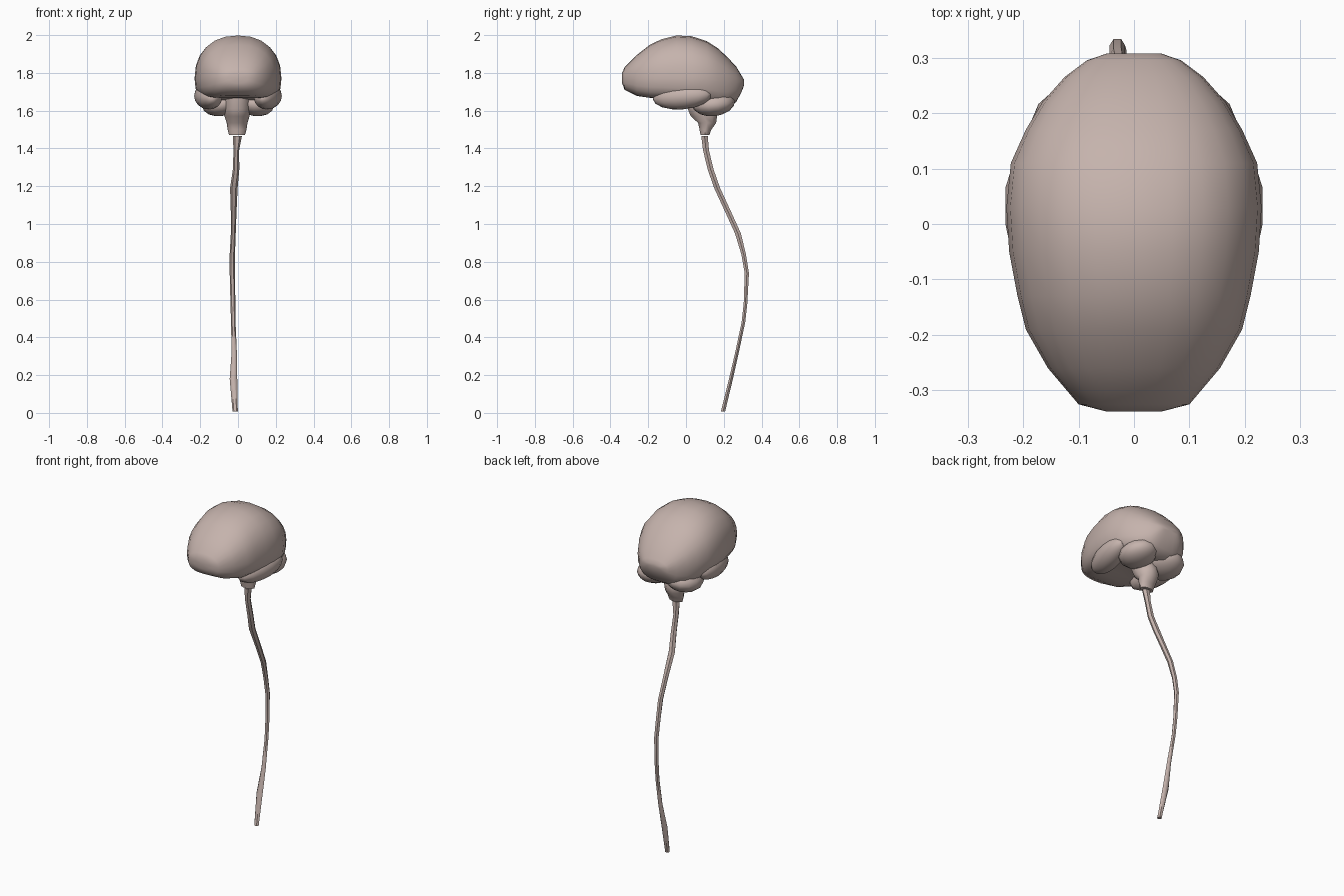
import bpy, bmesh, math
from mathutils import Vector

if "Cube" in bpy.data.objects:
    bpy.data.objects.remove(bpy.data.objects["Cube"])

mat = bpy.data.materials.new("tissue")
mat.diffuse_color = (0.56, 0.45, 0.415, 1)
mat.use_nodes = True
mat.node_tree.nodes["Principled BSDF"].inputs["Base Color"].default_value = mat.diffuse_color


def loft(name, rings, smooth=50):
    """Skin closed rings of equal length and cap both ends."""
    bm = bmesh.new()
    loops = [[bm.verts.new(p) for p in r] for r in rings]
    n = len(loops[0])
    for a, b in zip(loops, loops[1:]):
        for i in range(n):
            j = (i + 1) % n
            bm.faces.new((a[i], a[j], b[j], b[i]))
    for l in (loops[0], loops[-1]):
        c = bm.verts.new(sum((v.co for v in l), Vector()) / n)
        for i in range(n):
            bm.faces.new((l[i], l[(i + 1) % n], c))
    bmesh.ops.recalc_face_normals(bm, faces=bm.faces)
    me = bpy.data.meshes.new(name)
    bm.to_mesh(me)
    bm.free()
    return finish(name, me, smooth)


def finish(name, me, smooth):
    ob = bpy.data.objects.new(name, me)
    bpy.context.collection.objects.link(ob)
    me.materials.append(mat)
    bpy.ops.object.select_all(action='DESELECT')
    ob.select_set(True)
    bpy.context.view_layer.objects.active = ob
    bpy.ops.object.shade_smooth_by_angle(angle=math.radians(smooth))
    return ob


def spow(v, e):
    return math.copysign(abs(v) ** e, v)


def brain_ring(y, w, zt, zm, zb, lift, n=24):
    """Domed section whose underside is raised by lift along the midline."""
    pts = []
    for i in range(n):
        a = 2 * math.pi * i / n
        c, s = math.cos(a), math.sin(a)
        e = 0.88 if s >= 0 else 0.72
        x = w * spow(c, e)
        z = zm + ((zt - zm) if s >= 0 else (zm - zb)) * spow(s, e)
        if s < -0.1:
            z += lift * max(0, 1 - (x / (0.75 * w)) ** 2)
        pts.append((x, y, z))
    return pts


# cerebrum: y, half width, top, widest height, bottom, midline lift
stations = [
    (-0.338, 0.05, 1.80, 1.775, 1.745, 0.0),
    (-0.325, 0.10, 1.83, 1.77, 1.71, 0.0),
    (-0.26, 0.155, 1.895, 1.77, 1.668, 0.01),
    (-0.19, 0.195, 1.95, 1.77, 1.65, 0.02),
    (-0.13, 0.21, 1.978, 1.77, 1.645, 0.03),
    (-0.05, 0.225, 1.998, 1.77, 1.635, 0.04),
    (0.03, 0.23, 1.994, 1.77, 1.625, 0.04),
    (0.11, 0.222, 1.968, 1.77, 1.62, 0.02),
    (0.17, 0.195, 1.93, 1.76, 1.61, 0.01),
    (0.22, 0.165, 1.882, 1.75, 1.615, 0.0),
    (0.265, 0.125, 1.835, 1.745, 1.645, 0.0),
    (0.295, 0.085, 1.785, 1.745, 1.70, 0.0),
    (0.307, 0.05, 1.765, 1.75, 1.735, 0.0),
]
loft("cerebrum", [brain_ring(*s) for s in stations])


def lobe(name, centre, size, tilt):
    """Low-poly rounded lobe, mirrored to the other side."""
    bm = bmesh.new()
    bmesh.ops.create_uvsphere(bm, u_segments=14, v_segments=8, radius=1)
    me = bpy.data.meshes.new(name)
    bm.to_mesh(me)
    bm.free()
    ob = finish(name, me, 50)
    ob.location, ob.scale = centre, size
    ob.rotation_euler = tilt
    pivot = bpy.data.objects.new(name + "_mirror_centre", None)
    bpy.context.collection.objects.link(pivot)
    pivot.hide_render = True
    m = ob.modifiers.new("mirror", 'MIRROR')
    m.mirror_object = pivot


# temporal lobes and cerebellum
lobe("temporal_lobe", (0.158, -0.02, 1.675), (0.07, 0.16, 0.068), (0.08, 0, -0.2))
lobe("cerebellum", (0.09, 0.145, 1.64), (0.105, 0.115, 0.068), (0.1, 0.15, 0))


def tube(name, sections, sides, smooth=50):
    """Sections: centre x, centre y, z, half width x, half depth y."""
    loft(name, [[(x + rx * math.cos(2 * math.pi * i / sides),
                  y + ry * math.sin(2 * math.pi * i / sides), z)
                 for i in range(sides)] for x, y, z, rx, ry in sections], smooth)


# brain stem, tapering down to the cord
tube("brain_stem", [
    (-0.005, 0.07, 1.68, 0.07, 0.07), (-0.005, 0.08, 1.61, 0.07, 0.075),
    (-0.005, 0.095, 1.57, 0.066, 0.073), (-0.005, 0.112, 1.535, 0.055, 0.05),
    (-0.005, 0.103, 1.50, 0.05, 0.033), (-0.005, 0.10, 1.47, 0.042, 0.024)], 10)

# spinal cord
tube("spinal_cord", [
    (-0.003, 0.098, 1.465, 0.024, 0.02), (-0.009, 0.106, 1.39, 0.015, 0.018),
    (-0.01, 0.13, 1.29, 0.017, 0.018), (-0.022, 0.165, 1.19, 0.02, 0.018),
    (-0.023, 0.225, 1.06, 0.015, 0.018), (-0.025, 0.275, 0.95, 0.013, 0.018),
    (-0.03, 0.305, 0.84, 0.014, 0.014), (-0.03, 0.322, 0.74, 0.014, 0.013),
    (-0.027, 0.315, 0.58, 0.013, 0.011), (-0.025, 0.304, 0.48, 0.012, 0.011),
    (-0.02, 0.27, 0.32, 0.014, 0.011), (-0.024, 0.238, 0.18, 0.02, 0.012),
    (-0.015, 0.196, 0.008, 0.014, 0.013)], 6)
